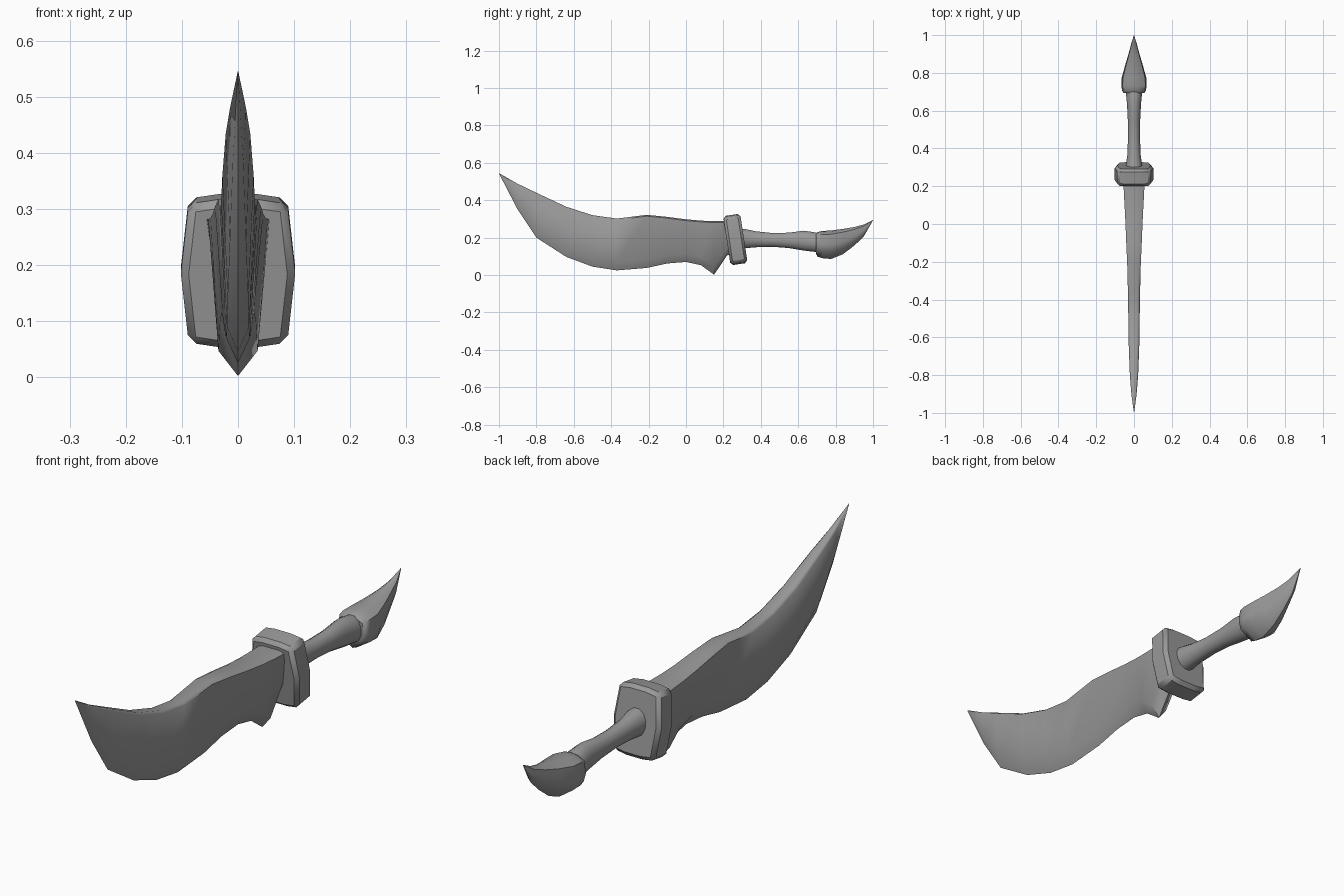
import bpy, bmesh, math

if "Cube" in bpy.data.objects:
    bpy.data.objects.remove(bpy.data.objects["Cube"])

steel = bpy.data.materials.new("dark_grey")
steel.diffuse_color = (.32, .32, .32, 1)
steel.use_nodes = True
steel.node_tree.nodes["Principled BSDF"].inputs["Base Color"].default_value = steel.diffuse_color


def loft(name, rings, angle=40, bevel=0):
    """Skin a row of closed rings into one capped, smooth-shaded object."""
    bm = bmesh.new()
    loops = [[bm.verts.new(p) for p in ring] for ring in rings]
    n = len(loops[0])
    for a, b in zip(loops, loops[1:]):
        for i in range(n):
            j = (i + 1) % n
            bm.faces.new((a[i], a[j], b[j], b[i]))
    bm.faces.new(loops[0])
    bm.faces.new(loops[-1])
    bmesh.ops.remove_doubles(bm, verts=bm.verts, dist=0.0003)
    bmesh.ops.recalc_face_normals(bm, faces=bm.faces)
    me = bpy.data.meshes.new(name)
    bm.to_mesh(me)
    bm.free()
    me.materials.append(steel)
    ob = bpy.data.objects.new(name, me)
    bpy.context.collection.objects.link(ob)
    if bevel:
        m = ob.modifiers.new("bevel", 'BEVEL')
        m.width = bevel
        m.limit_method = 'ANGLE'
        m.angle_limit = math.radians(60)
    bpy.ops.object.select_all(action='DESELECT')
    ob.select_set(True)
    bpy.context.view_layer.objects.active = ob
    bpy.ops.object.shade_smooth_by_angle(angle=math.radians(angle))
    return ob


def mirrored(half):
    # Half outline runs bottom to top at x >= 0; close it on the other side
    return half + [(-x, y, z) for x, y, z in reversed(half) if x > 0]


# Blade: stations are (y, spine z, edge z, half width)
blade = [(-1.0, .545, .543, .0005), (-.9, .488, .35, .014), (-.8, .44, .20, .022),
         (-.64, .365, .097, .028), (-.5, .32, .045, .030), (-.37, .302, .025, .032),
         (-.21, .322, .038, .036), (-.1, .311, .062, .041), (0, .298, .070, .045),
         (.08, .291, .053, .049), (.15, .288, .002, .053), (.22, .288, .105, .056),
         (.26, .288, .12, .056)]


def blade_ring(y, t, b, w):
    h = t - b
    return mirrored([(0, y, b), (w * .66, y, b + min(.045, .25 * h)),
                     (w, y, t - min(.007, h * .06)), (w * .65, y, t), (0, y, t)])


loft("blade", [blade_ring(*s) for s in blade], 62)

# Guard: tilted block with a bowed outline
guard_half = [(0, -.133), (.035, -.133), (.088, -.125), (.102, 0),
              (.088, .125), (.035, .133), (0, .133)]


def guard_ring(d):
    # Rotate the block about its centre so the top leans towards the tip
    c, s = math.cos(.15), math.sin(.15)
    return mirrored([(x, .264 + d * c - z * s, .19 + d * s + z * c)
                     for x, z in guard_half])


loft("guard", [guard_ring(-.046), guard_ring(.046)], 65, bevel=.014)

# Grip: stations are (y, top z, bottom z, half width)
grip = [(.28, .252, .138, .048), (.32, .247, .142, .043), (.37, .236, .147, .036),
        (.46, .226, .15, .033), (.55, .228, .143, .034), (.63, .239, .129, .038),
        (.69, .23, .122, .044), (.73, .22, .125, .044)]


def oval_ring(y, t, b, w, n=12):
    angles = [2 * math.pi * (i + .5) / n for i in range(n)]
    return [(w * math.cos(a), y, (t + b) / 2 + (t - b) / 2 * math.sin(a))
            for a in angles]


loft("grip", [oval_ring(*s) for s in grip], 50)

# Pommel: blocky collar drawn out into an upturned claw
pommel = [(.694, .222, .115, .054), (.704, .23, .098, .063), (.73, .236, .09, .067),
          (.775, .238, .086, .065), (.84, .247, .112, .047), (.90, .257, .158, .029),
          (.95, .27, .205, .016), (1.0, .295, .293, .0005)]


def pommel_ring(y, t, b, w):
    h = t - b
    return mirrored([(0, y, b), (w * .85, y, b + h * .25), (w, y, b + h * .5),
                     (w * .9, y, t - h * .13), (w * .45, y, t - h * .03), (0, y, t)])


loft("pommel", [pommel_ring(*s) for s in pommel], 48)
